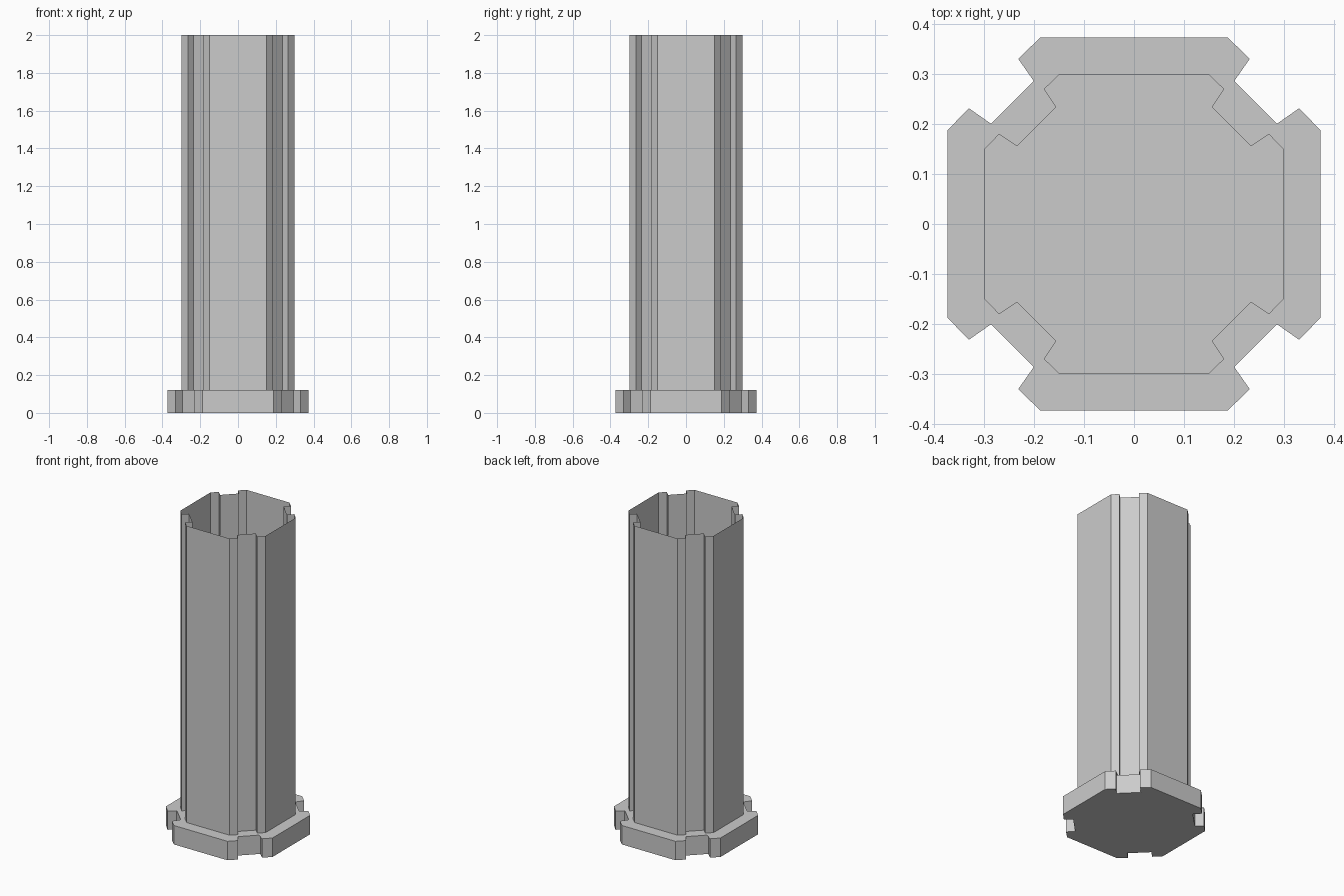
import bpy, bmesh
from mathutils import Matrix, Vector

if "Cube" in bpy.data.objects:
    bpy.data.objects.remove(bpy.data.objects["Cube"])

# One notched corner of the octagonal outline, repeated every 90 degrees
CORNER = [(0.374, 0.188), (0.331, 0.232), (0.293, 0.195),
          (0.195, 0.293), (0.232, 0.331), (0.188, 0.374)]
SHAFT_SCALE = 0.8
BASE_TOP = 0.12
HEIGHT = 2.0


def outline(scale, z):
    pts = []
    for k in range(4):
        turn = Matrix(((1, 0), (0, 1)))
        for _ in range(k):
            turn = Matrix(((0, -1), (1, 0))) @ turn
        for p in CORNER:
            q = turn @ Vector(p)
            pts.append((q.x * scale, q.y * scale, z))
    return pts


def loft(name, rings, cap_bottom=False):
    bm = bmesh.new()
    loops = [[bm.verts.new(p) for p in outline(s, z)] for s, z in rings]
    for low, high in zip(loops, loops[1:]):
        n = len(low)
        for i in range(n):
            j = (i + 1) % n
            bm.faces.new((low[i], low[j], high[j], high[i]))
    if cap_bottom:
        bm.faces.new(list(reversed(loops[0])))
    mesh = bpy.data.meshes.new(name)
    bm.to_mesh(mesh)
    bm.free()
    obj = bpy.data.objects.new(name, mesh)
    bpy.context.collection.objects.link(obj)
    return obj


# Base flange: closed underside, outer rim and the ledge around the shaft
loft("base_flange", [(1, 0), (1, BASE_TOP), (SHAFT_SCALE, BASE_TOP)], cap_bottom=True)

# Hollow thin-walled shaft, open at the top
loft("shaft", [(SHAFT_SCALE, BASE_TOP), (SHAFT_SCALE, HEIGHT)])
